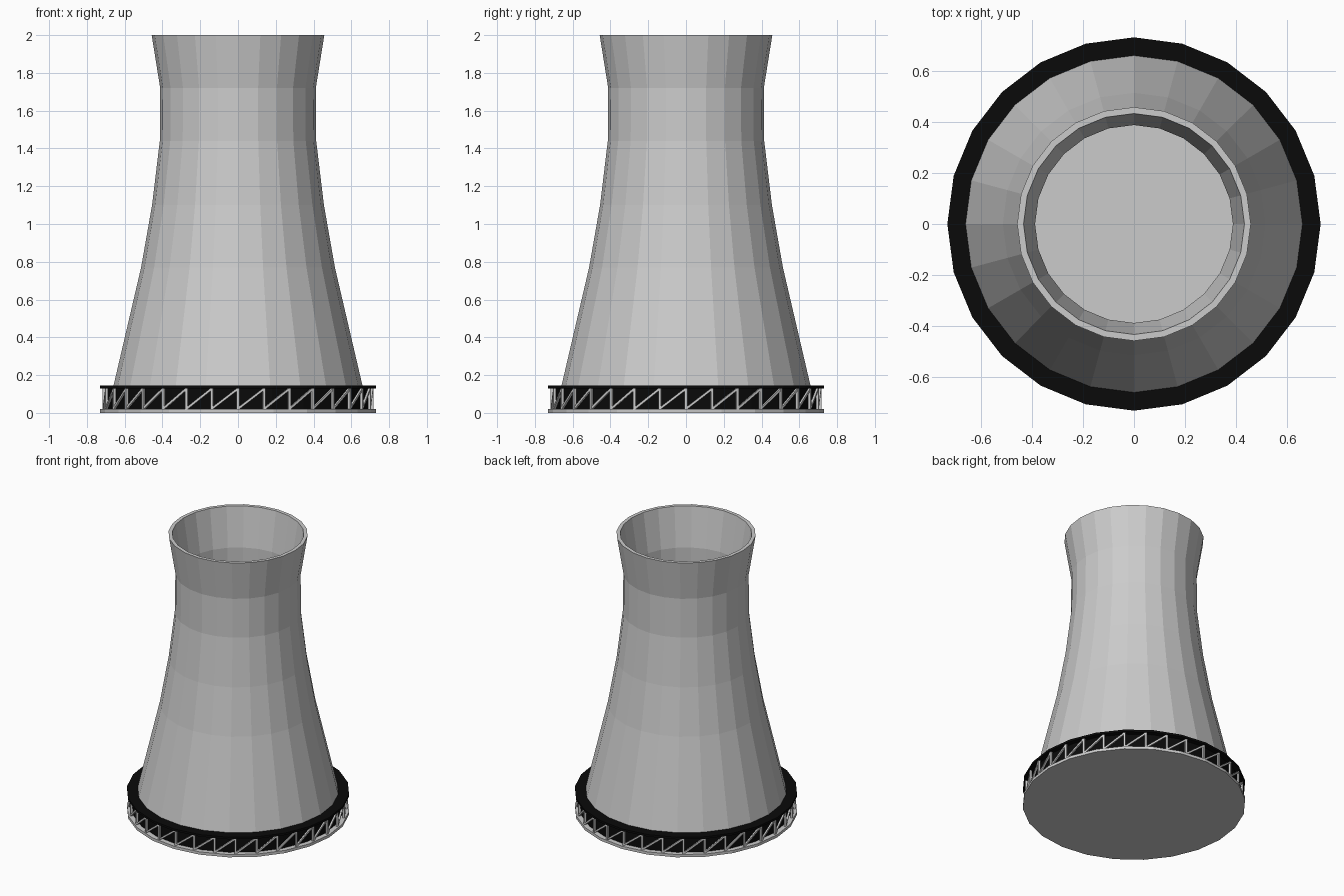
import bpy, bmesh
from math import pi, sin, cos
from mathutils import Vector, Matrix

if "Cube" in bpy.data.objects:
    bpy.data.objects.remove(bpy.data.objects["Cube"])

SIDES = 24
BAYS = 32

black = bpy.data.materials.new("black")
black.diffuse_color = (0.003, 0.003, 0.003, 1)
black.use_nodes = True
black.node_tree.nodes["Principled BSDF"].inputs["Base Color"].default_value = black.diffuse_color


def finish(name, bm, mat=None):
    bmesh.ops.recalc_face_normals(bm, faces=bm.faces)
    me = bpy.data.meshes.new(name)
    bm.to_mesh(me)
    bm.free()
    if mat:
        me.materials.append(mat)
    ob = bpy.data.objects.new(name, me)
    bpy.context.collection.objects.link(ob)
    return ob


def lathe(name, profile, mat=None):
    """Revolve a closed (radius, z) outline around z."""
    bm = bmesh.new()
    rings = []
    for i in range(SIDES):
        a = 2 * pi * i / SIDES
        rings.append([bm.verts.new((r * cos(a), r * sin(a), z)) for r, z in profile])
    n = len(profile)
    for i in range(SIDES):
        p, q = rings[i], rings[(i + 1) % SIDES]
        for j in range(n):
            k = (j + 1) % n
            bm.faces.new((p[j], q[j], q[k], p[k]))
    return finish(name, bm, mat)


def bar(bm, a, b, w):
    """Square bar from a to b, one side facing outward."""
    d = (b - a).normalized()
    m = (a + b) / 2
    out = Vector((m.x, m.y, 0)).normalized()
    out = (out - d * out.dot(d)).normalized()
    side = d.cross(out)
    rot = Matrix((out, side, d)).transposed().to_4x4()
    size = Matrix.Diagonal((w, w, (b - a).length, 1))
    bmesh.ops.create_cube(bm, size=1, matrix=Matrix.Translation(m) @ rot @ size)


# tower shell: outside going up, inside coming down
outer = [(0.66, 0.14), (0.513, 0.77), (0.455, 1.1), (0.414, 1.44), (0.412, 1.72), (0.457, 2.0)]
inner = [(r - 0.025, z) for r, z in reversed(outer)]
lathe("tower_shell", outer + inner)

# base plate, closed below and forming the floor inside
bm = bmesh.new()
bmesh.ops.create_cone(bm, cap_ends=True, segments=SIDES, radius1=0.73, radius2=0.73,
                      depth=0.02, matrix=Matrix.Translation((0, 0, 0.01))
                      @ Matrix.Rotation(pi / 2, 4, 'Z'))
finish("base_plate", bm)

# black intake drum with an overhanging top ring
lathe("intake_drum", [(0.695, 0.02), (0.695, 0.13), (0.73, 0.13), (0.73, 0.145),
                      (0.64, 0.145), (0.64, 0.13), (0.675, 0.13), (0.675, 0.02)], black)

# lattice of posts and diagonals around the intake
bm = bmesh.new()
R = 0.71


def at(i, z):
    a = -pi / 2 + 2 * pi * i / BAYS
    return Vector((R * cos(a), R * sin(a), z))


for i in range(BAYS):
    bar(bm, at(i, 0.018), at(i, 0.132), 0.014)
    bar(bm, at(i, 0.022), at(i + 1, 0.128), 0.012)
finish("intake_lattice", bm)
